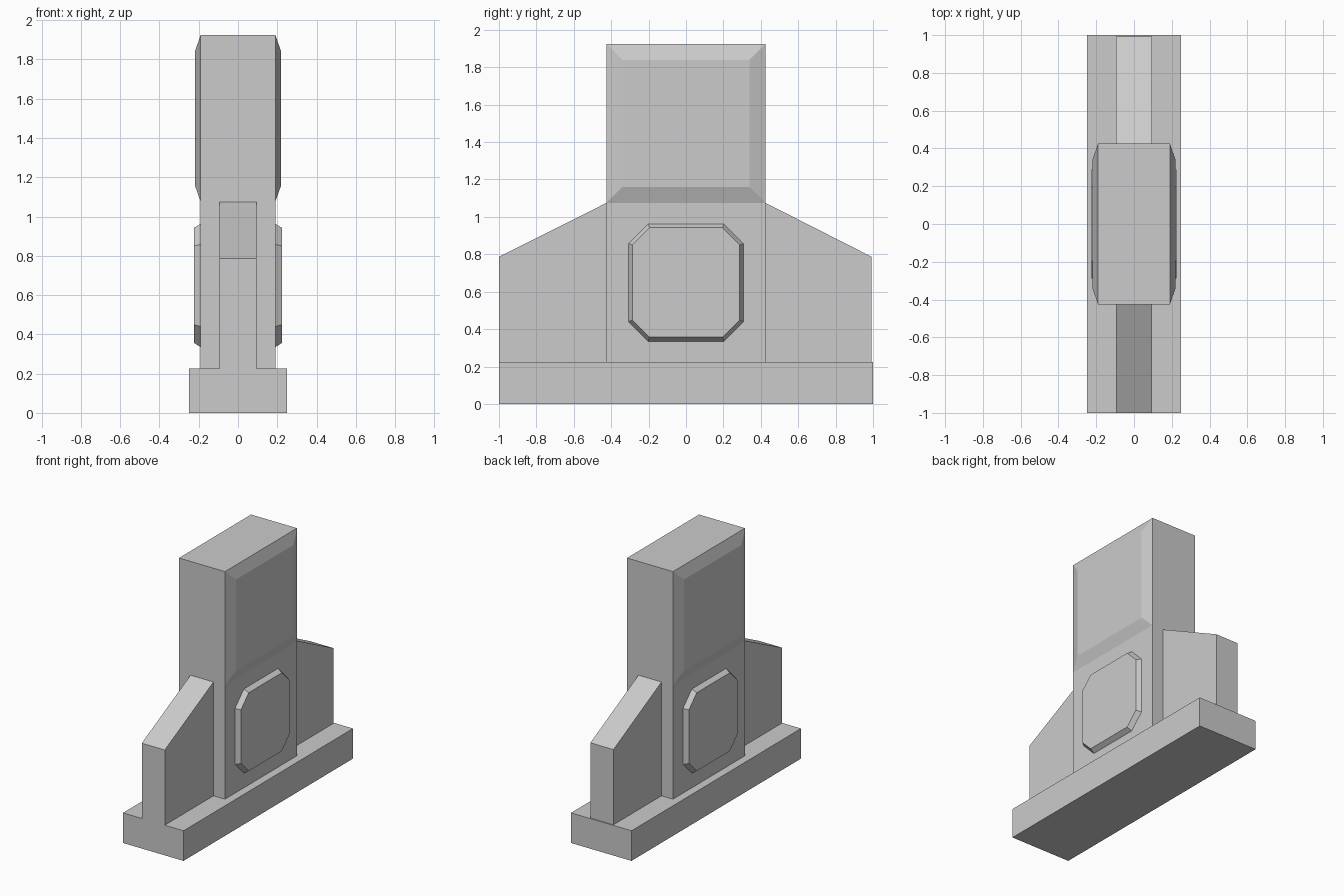
import bpy
import bmesh

cube = bpy.data.objects.get("Cube")
if cube:
    bpy.data.objects.remove(cube, do_unlink=True)

GREY = (0.6, 0.6, 0.6, 1.0)
mat = bpy.data.materials.new("plain grey")
mat.use_nodes = True
mat.diffuse_color = GREY
mat.node_tree.nodes["Principled BSDF"].inputs["Base Color"].default_value = GREY


def loft(name, x0, ring0, x1, ring1):
    """Solid between two (y, z) outlines placed at x0 and x1."""
    bm = bmesh.new()
    a = [bm.verts.new((x0, y, z)) for y, z in ring0]
    b = [bm.verts.new((x1, y, z)) for y, z in ring1]
    bm.faces.new(a)
    bm.faces.new(b)
    n = len(a)
    for i in range(n):
        j = (i + 1) % n
        bm.faces.new((a[i], a[j], b[j], b[i]))
    bmesh.ops.recalc_face_normals(bm, faces=bm.faces)
    mesh = bpy.data.meshes.new(name)
    bm.to_mesh(mesh)
    bm.free()
    mesh.materials.append(mat)
    obj = bpy.data.objects.new(name, mesh)
    bpy.context.collection.objects.link(obj)
    return obj


def slab(name, half_width, ring):
    return loft(name, -half_width, ring, half_width, ring)


def rect(y, z0, z1):
    return [(-y, z0), (y, z0), (y, z1), (-y, z1)]


def octagon(y, z0, z1, cut):
    return [(-y + cut, z0), (y - cut, z0), (y, z0 + cut), (y, z1 - cut),
            (y - cut, z1), (-y + cut, z1), (-y, z1 - cut), (-y, z0 + cut)]


# Base plinth and central tower
slab("base", 0.25, rect(1.0, 0.0, 0.225))
slab("tower", 0.19, rect(0.425, 0.225, 1.925))

# Sloped buttresses at front and back
for name, s, end in (("front_buttress", -1, 1.0), ("back_buttress", 1, 0.992)):
    slab(name, 0.095, [(s * 0.425, 0.225), (s * end, 0.225),
                       (s * end, 0.787), (s * 0.425, 1.075)])

# Raised panels on both sides
for side, s in (("left", 1), ("right", -1)):
    loft(side + "_upper_panel", s * 0.19, rect(0.425, 1.075, 1.925),
         s * 0.22, rect(0.34, 1.16, 1.84))
    loft(side + "_octagon_panel", s * 0.19, octagon(0.307, 0.335, 0.963, 0.105),
         s * 0.225, octagon(0.287, 0.357, 0.942, 0.092))
